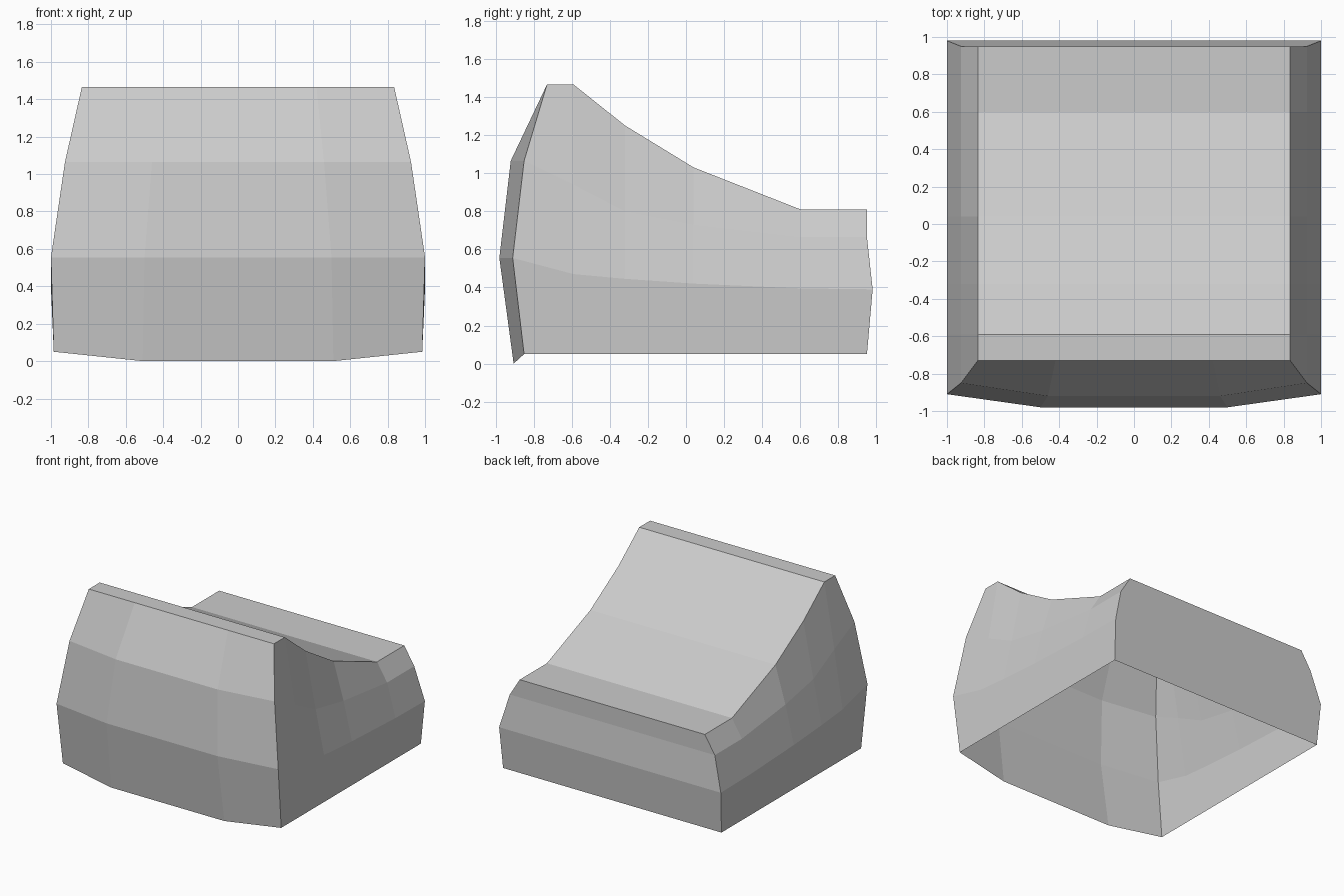
import bpy
import bmesh

cube = bpy.data.objects.get("Cube")
if cube:
    bpy.data.objects.remove(cube, do_unlink=True)

grey = bpy.data.materials.new("plain_grey")
grey.use_nodes = True
colour = (0.6, 0.6, 0.6, 1)
grey.diffuse_color = colour
grey.node_tree.nodes["Principled BSDF"].inputs["Base Color"].default_value = colour

# Half-widths of the four rows, bottom to top
WIDTHS = (0.985, 1.0, 0.925, 0.835)
BOTTOM = 0.05


def loft(bm, rows):
    """Skin neighbouring rows of points with quads."""
    grid = [[bm.verts.new(p) for p in row] for row in rows]
    for a, b in zip(grid, grid[1:]):
        for i in range(len(a) - 1):
            bm.faces.new((a[i], a[i + 1], b[i + 1], b[i]))


def mirrored(row):
    """Complete a right-hand row of points across x = 0."""
    return [(-x, y, z) for x, y, z in row] + list(reversed(row))


bm = bmesh.new()

# Side walls and sloping top: y, then heights of the middle, upper and top rows
stations = [
    (-0.59, 0.47, 0.94, 1.465),
    (-0.32, 0.445, 0.80, 1.25),
    (0.04, 0.42, 0.73, 1.03),
    (0.60, 0.395, 0.665, 0.81),
]
front = list(zip(WIDTHS, (-0.85, -0.91, -0.85, -0.73), (BOTTOM, 0.555, 1.065, 1.465)))
back = list(zip(WIDTHS, (0.95, 0.98, 0.95, 0.95), (BOTTOM, 0.39, 0.665, 0.81)))
middle = [[(x, y, z) for x, z in zip(WIDTHS, (BOTTOM, *heights))]
          for y, *heights in stations]
loft(bm, [mirrored(row) for row in [front, *middle, back]])

# Bowed front panel, with two inner columns standing forward of the corners
inner = list(zip((0.51, 0.50, 0.46, 0.42), (-0.905, -0.98, -0.92, -0.73),
                 (0.0, 0.555, 1.065, 1.465)))
loft(bm, [mirrored([c, i]) for c, i in zip(front, inner)])

# Straight back panel
loft(bm, [[(-x, y, z), (x, y, z)] for x, y, z in back])

# Join the panels into one shell, open underneath
bmesh.ops.remove_doubles(bm, verts=bm.verts, dist=0.001)
bmesh.ops.recalc_face_normals(bm, faces=bm.faces)

mesh = bpy.data.meshes.new("padded_shell")
bm.to_mesh(mesh)
bm.free()
mesh.materials.append(grey)
shell = bpy.data.objects.new("padded_shell", mesh)
bpy.context.collection.objects.link(shell)
